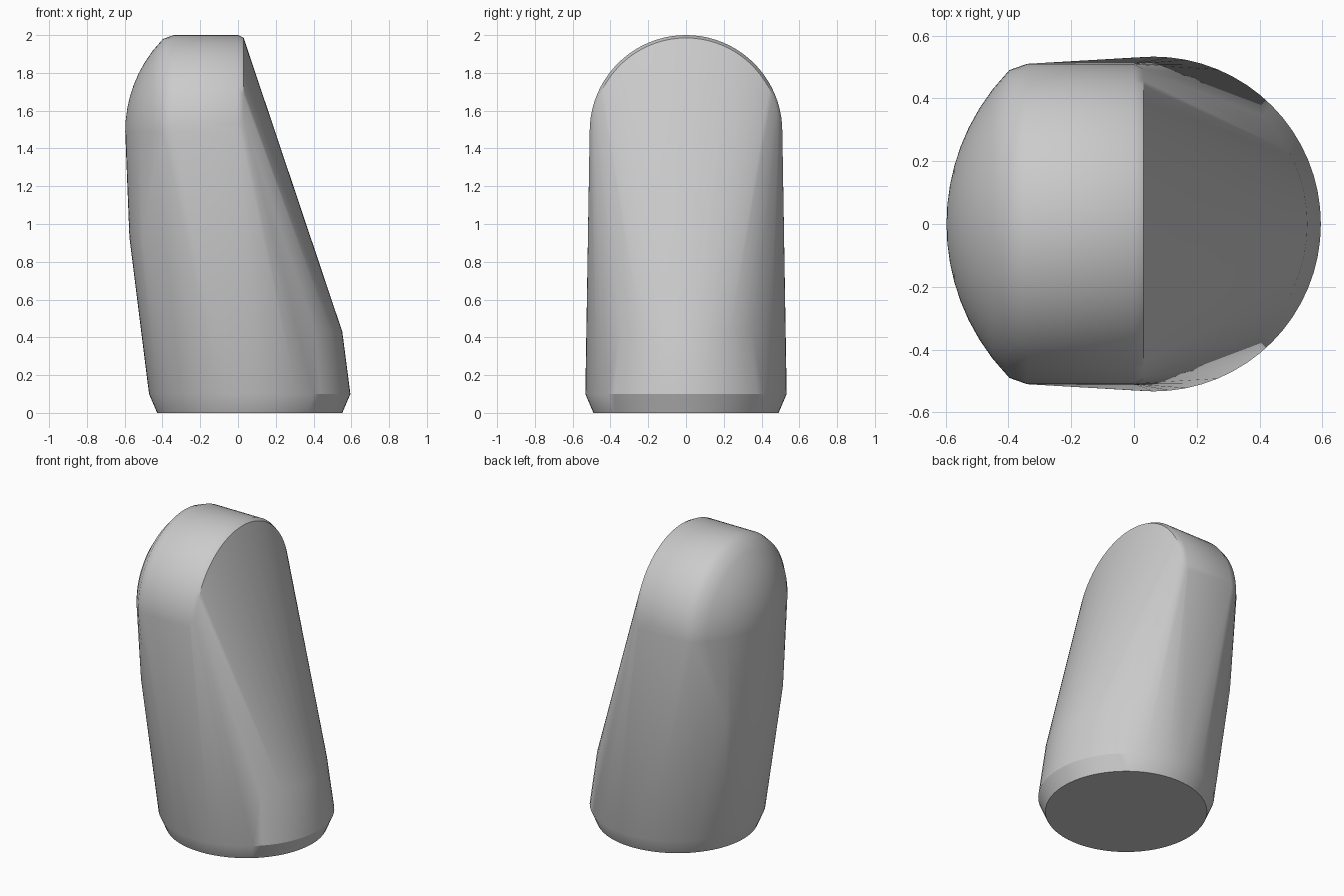
import bpy
import bmesh
from math import sin, cos, pi, radians, sqrt

cube = bpy.data.objects.get("Cube")
if cube:
    bpy.data.objects.remove(cube, do_unlink=True)

grey = bpy.data.materials.new("plain grey")
grey.use_nodes = True
color = (0.6, 0.6, 0.6, 1)
grey.diffuse_color = color
grey.node_tree.nodes["Principled BSDF"].inputs["Base Color"].default_value = color

STEPS = 64
AXIS_Z = 1.49


def base_ring(z, radius, center=0.062):
    """Horizontal circle of the foot."""
    return [(center + radius * cos(2 * pi * i / STEPS),
             radius * sin(2 * pi * i / STEPS), z) for i in range(STEPS)]


def head_arch(x, radius):
    """Upright half circle of the rounded head."""
    return [(x, radius * cos(pi * i / 40), AXIS_Z + radius * sin(pi * i / 40))
            for i in range(41)]


def dome_x(r, tip=-0.597, curve=0.7):
    """Depth of the bulging side at distance r from its axis."""
    return tip + curve - sqrt(curve ** 2 - r ** 2)


# Guide sections: foot, sloped face's lower rim, arched head
points = base_ring(0, 0.49) + base_ring(0.1, 0.533) + base_ring(0.43, 0.49)
for x, radius in ((0.03, 0.495), (0, 0.51), (-0.34, 0.51)):
    points += head_arch(x, radius)

# Bulging dome, then the lower rim of the bulging side
for k in range(9):
    r = 0.49 * k / 8
    points += head_arch(dome_x(r), r)
for i in range(-8, 9):
    y = 0.3 * i / 8
    points.append((dome_x(y, -0.575), y, 0.93))

# Skin stretched over the sections
bm = bmesh.new()
for p in points:
    bm.verts.new(p)
bmesh.ops.remove_doubles(bm, verts=bm.verts, dist=0.001)
bmesh.ops.convex_hull(bm, input=bm.verts)
loose = [v for v in bm.verts if not v.link_faces]
bmesh.ops.delete(bm, geom=loose, context="VERTS")
bmesh.ops.dissolve_limit(bm, angle_limit=radians(0.3), verts=bm.verts, edges=bm.edges)
bmesh.ops.recalc_face_normals(bm, faces=bm.faces)
mesh = bpy.data.meshes.new("rounded_body")
bm.to_mesh(mesh)
bm.free()
mesh.materials.append(grey)

body = bpy.data.objects.new("rounded_body", mesh)
bpy.context.collection.objects.link(body)
bpy.ops.object.select_all(action="DESELECT")
body.select_set(True)
bpy.context.view_layer.objects.active = body
bpy.ops.object.shade_smooth_by_angle(angle=radians(30))
